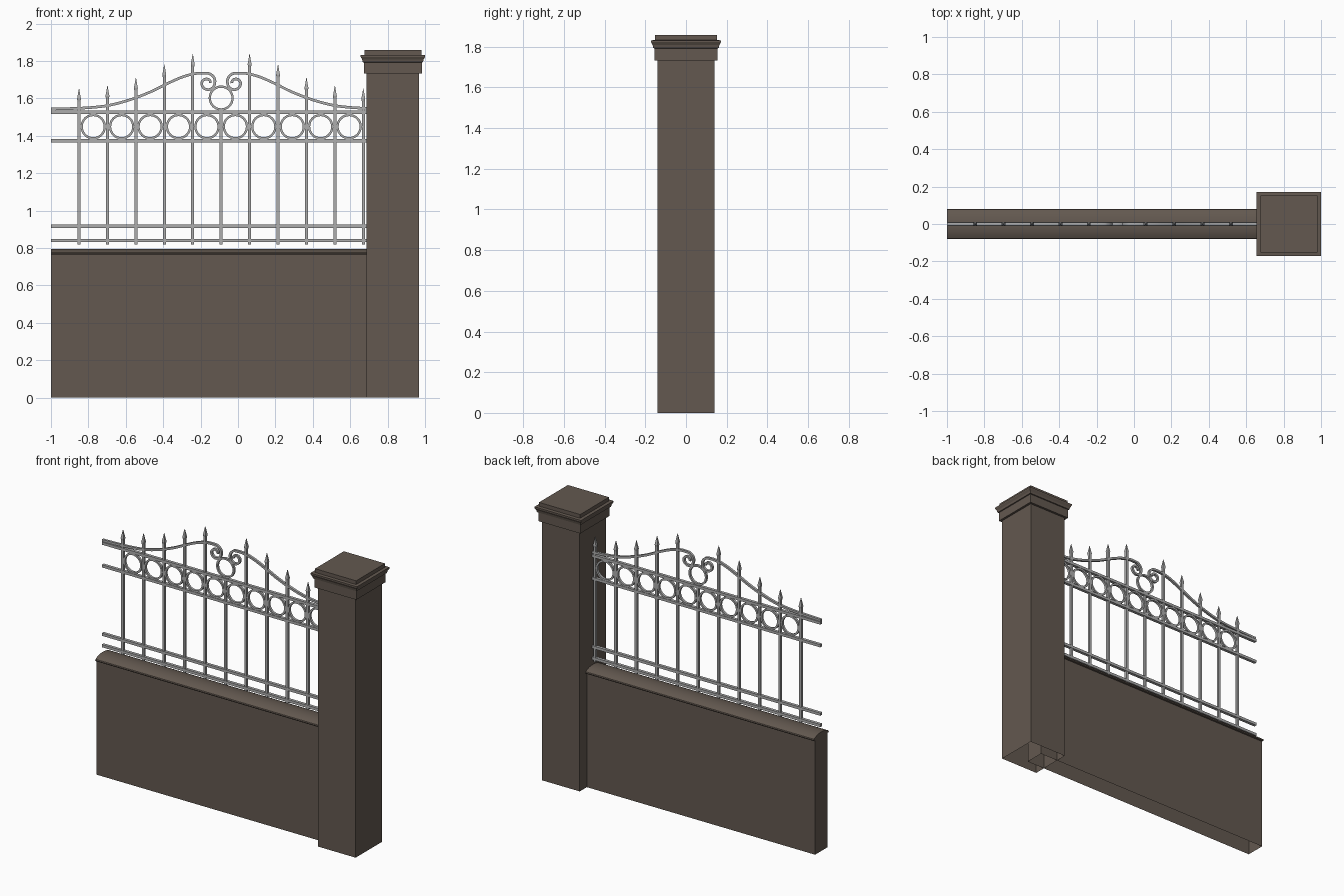
import bpy, bmesh, math
from mathutils import Vector

if "Cube" in bpy.data.objects:
    bpy.data.objects.remove(bpy.data.objects["Cube"])

CX = -0.09          # centre of the fence panel
STEP = 0.152        # picket spacing
HALF = 0.91         # half length of the panel


def material(name, rgb):
    m = bpy.data.materials.new(name)
    m.diffuse_color = (*rgb, 1)
    m.use_nodes = True
    m.node_tree.nodes["Principled BSDF"].inputs["Base Color"].default_value = m.diffuse_color
    return m


STONE = material("brown_stone", (0.125, 0.099, 0.080))
METAL = material("grey_metal", (0.42, 0.42, 0.42))


def finish(name, bm, mat, smooth=False):
    bmesh.ops.recalc_face_normals(bm, faces=bm.faces)
    me = bpy.data.meshes.new(name)
    bm.to_mesh(me)
    bm.free()
    me.materials.append(mat)
    ob = bpy.data.objects.new(name, me)
    bpy.context.collection.objects.link(ob)
    if smooth:
        bpy.ops.object.select_all(action='DESELECT')
        ob.select_set(True)
        bpy.context.view_layer.objects.active = ob
        bpy.ops.object.shade_smooth_by_angle(angle=math.radians(35))
    return ob


def loft(bm, loops, closed=False, cap_start=True, cap_end=True):
    vs = [[bm.verts.new(p) for p in lp] for lp in loops]
    pairs = list(zip(vs, vs[1:])) + ([(vs[-1], vs[0])] if closed else [])
    for a, b in pairs:
        for i in range(len(a)):
            j = (i + 1) % len(a)
            bm.faces.new((a[i], a[j], b[j], b[i]))
    if not closed:
        if cap_start:
            bm.faces.new(vs[0])
        if cap_end:
            bm.faces.new(vs[-1])


def square(x, y, z, h):
    return [(x - h, y - h, z), (x + h, y - h, z), (x + h, y + h, z), (x - h, y + h, z)]


def flat_bar(name, pts, closed=False, w=0.014, d=0.016):
    """Rectangular bar swept along (x, z) points."""
    bm = bmesh.new()
    loops, n = [], len(pts)
    for i, p in enumerate(pts):
        a = pts[i - 1] if closed or i else p
        b = pts[(i + 1) % n] if closed or i < n - 1 else p
        t = (Vector(b) - Vector(a)).normalized()
        nx, nz = -t.y * w / 2, t.x * w / 2
        loops.append([(p[0] + s * nx, q * d / 2, p[1] + s * nz)
                      for s, q in ((1, -1), (1, 1), (-1, 1), (-1, -1))])
    loft(bm, loops, closed)
    return finish(name, bm, METAL, True)


def ring(name, x, z, r, w=0.012):
    c = r - w / 2
    pts = [(x + c * math.cos(a * math.tau / 32), z + c * math.sin(a * math.tau / 32)) for a in range(32)]
    return flat_bar(name, pts, True, w)


# Pillar shaft with stepped cap, open underneath
bm = bmesh.new()
steps = [(0.14, 0), (0.14, 1.733), (0.155, 1.733), (0.155, 1.792), (0.161, 1.794),
         (0.164, 1.808), (0.172, 1.822), (0.172, 1.831), (0.152, 1.833), (0.152, 1.858)]
loft(bm, [square(0.828, 0, z, h) for h, z in steps], cap_start=False)
finish("pillar", bm, STONE)

# Low wall, open underneath
bm = bmesh.new()
x0, x1, wy = CX - HALF, CX + HALF, 0.065
loft(bm, [[(x0, -wy, z), (x1, -wy, z), (x1, wy, z), (x0, wy, z)] for z in (0, 0.768)], cap_start=False)
finish("low_wall", bm, STONE)

# Rounded coping on the wall
half = [(0.078, 0.764), (0.080, 0.770), (0.077, 0.776), (0.062, 0.784), (0.042, 0.791), (0.02, 0.795)]
prof = half + [(0, 0.796)] + [(-y, z) for y, z in reversed(half)]
bm = bmesh.new()
loft(bm, [[(x, y, z) for y, z in prof] for x in (x0, x1)])
finish("wall_coping", bm, STONE, True)

# Horizontal rails
for i, z in enumerate((0.84, 0.916, 1.373, 1.525)):
    flat_bar(f"rail_{i + 1}", [(x0, z), (x1, z)], w=0.018, d=0.02)

# Pickets with spear tips; the centre one stops at the top rail
tops = {1: 1.837, 2: 1.78, 3: 1.71, 4: 1.667, 5: 1.652}
for k in range(-5, 6):
    x = CX + k * STEP
    bm = bmesh.new()
    if k:
        t = tops[abs(k)]
        prof = [(0.008, 0.82), (0.008, t - 0.068), (0.0105, t - 0.055), (0.0008, t)]
    else:
        prof = [(0.008, 0.82), (0.008, 1.53)]
    loft(bm, [square(x, 0, z, h) for h, z in prof])
    finish(f"picket_{k + 6}", bm, METAL)

# Row of rings between the upper rails, and the crest ring
for k in range(-5, 5):
    ring(f"ring_{k + 6}", CX + (k + 0.5) * STEP, 1.449, 0.068)
ring("crest_ring", CX, 1.602, 0.067)

# Crest scrolls: long sweep then an inward curl, mirrored
key = [(0.91, 1.543), (0.80, 1.546), (0.70, 1.551), (0.60, 1.563), (0.49, 1.592), (0.38, 1.634),
       (0.28, 1.683), (0.20, 1.717), (0.13, 1.734)]
radii = [0.052, 0.038, 0.035, 0.032, 0.021, 0.014]     # curl radius every quarter turn
for i in range(21):
    q = i / 4
    j = min(int(q), 4)
    r = radii[j] + (radii[j + 1] - radii[j]) * (q - j)
    a = math.radians(90 + 90 * q)
    key.append((0.072 + r * math.cos(a), 1.682 + r * math.sin(a)))


def smooth_path(p, n=4):
    p = [Vector(v) for v in p]
    out = []
    for i in range(len(p) - 1):
        a, b, c, d = p[max(i - 1, 0)], p[i], p[i + 1], p[min(i + 2, len(p) - 1)]
        for s in range(n):
            t = s / n
            out.append(0.5 * (2 * b + (c - a) * t + (2 * a - 5 * b + 4 * c - d) * t * t
                              + (3 * b - a - 3 * c + d) * t ** 3))
    return out + [p[-1]]


path = smooth_path(key)
for side, s in (("left", -1), ("right", 1)):
    flat_bar(f"crest_scroll_{side}", [(CX + s * v.x, v.y) for v in path], w=0.014)
